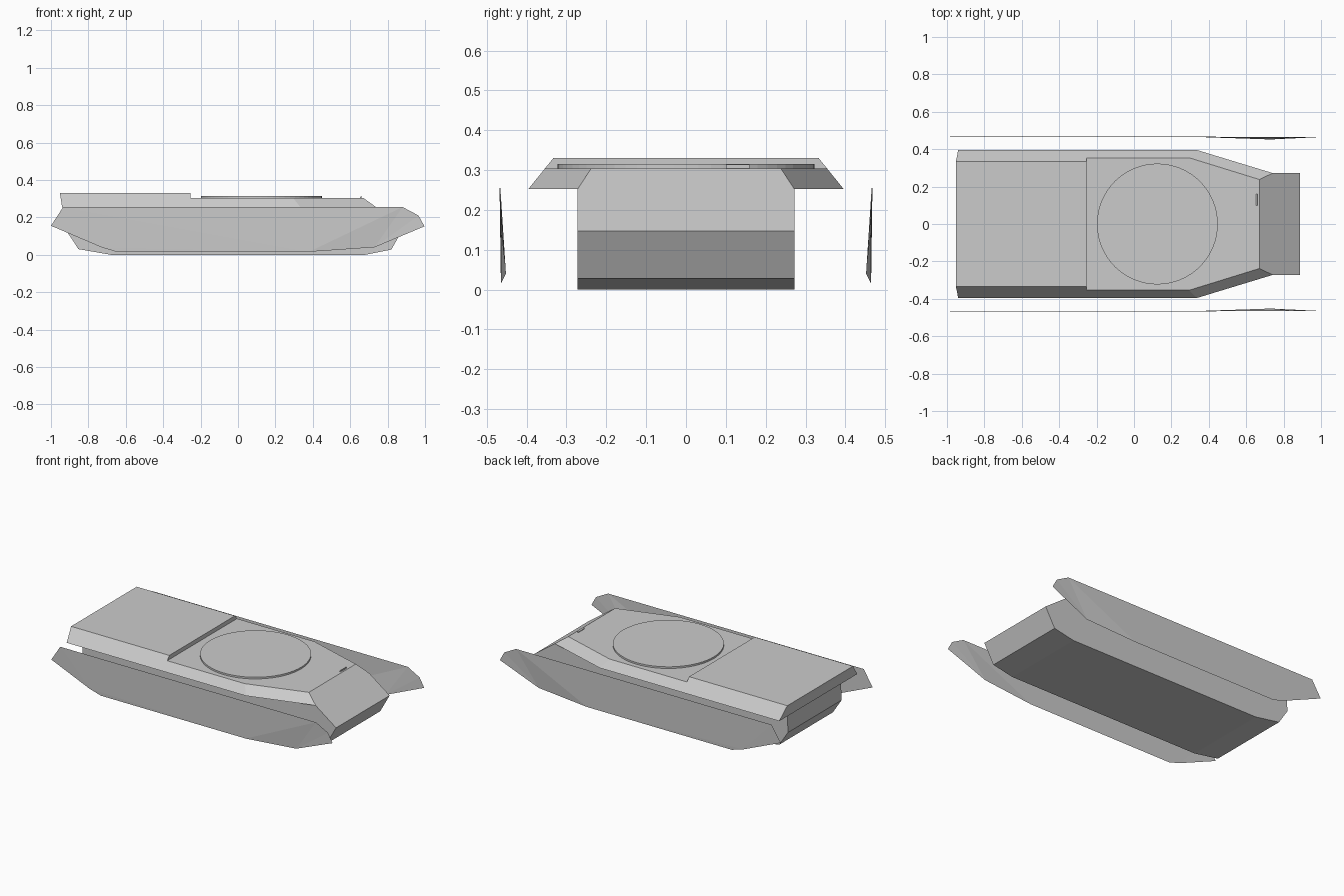
import bpy, bmesh

if "Cube" in bpy.data.objects:
    bpy.data.objects.remove(bpy.data.objects["Cube"])


def finish(name, bm):
    bmesh.ops.recalc_face_normals(bm, faces=bm.faces)
    mesh = bpy.data.meshes.new(name)
    bm.to_mesh(mesh)
    bm.free()
    obj = bpy.data.objects.new(name, mesh)
    bpy.context.collection.objects.link(obj)
    return obj


def loft(bm, a, b, closed=True):
    """Join two point loops with quads; returns the two vertex loops."""
    va, vb = [bm.verts.new(p) for p in a], [bm.verts.new(p) for p in b]
    n = len(va)
    for i in range(n if closed else n - 1):
        j = (i + 1) % n
        bm.faces.new((va[i], va[j], vb[j], vb[i]))
    return va, vb


def mirrored(half):
    return half + [(x, -y) for x, y in reversed(half)]


# Lower hull: side profile extruded across the width, open under the upper hull
W = 0.272
profile = [(-0.91, 0.25), (-0.915, 0.125), (-0.853, 0.03), (-0.68, 0), (0.68, 0),
           (0.82, 0.028), (0.887, 0.147), (0.742, 0.252)]
bm = bmesh.new()
for loop in loft(bm, [(x, -W, z) for x, z in profile],
                 [(x, W, z) for x, z in profile], closed=False):
    bm.faces.new(loop)
finish("lower_hull", bm)

# Upper hull: sloped sponson sides and glacis
Z = 0.304
low = mirrored([(-0.94, 0.396), (0.335, 0.396), (0.742, 0.272)])
high = mirrored([(-0.948, 0.354), (0.295, 0.354), (0.67, 0.238)])
bm = bmesh.new()
bottom, top = loft(bm, [(x, y, 0.252) for x, y in low], [(x, y, Z) for x, y in high])
bm.faces.new(bottom)
bm.faces.new(top)
bmesh.ops.recalc_face_normals(bm, faces=bm.faces)

# Raised engine deck: split the roof and extrude its rear half
roof = [f for f in bm.faces if f.normal.z > 0.99]
geom = roof + list({e for f in roof for e in f.edges}) + list({v for f in roof for v in f.verts})
bmesh.ops.bisect_plane(bm, geom=geom, plane_co=(-0.255, 0, 0), plane_no=(1, 0, 0))
bm.normal_update()
rear = [f for f in bm.faces if f.normal.z > 0.99 and f.calc_center_median().x < -0.255]
for f in bmesh.ops.extrude_discrete_faces(bm, faces=rear)["faces"]:
    for v in f.verts:
        v.co.z = 0.33
        v.co.y *= 0.333 / 0.354
        if v.co.x < -0.9:
            v.co.x = -0.953
finish("upper_hull", bm)

# Turret ring
bm = bmesh.new()
bmesh.ops.create_cone(bm, cap_ends=True, segments=64, radius1=0.323, radius2=0.323, depth=0.011)
bmesh.ops.translate(bm, verts=bm.verts, vec=(0.125, 0, 0.3095))
finish("turret_ring", bm)

# Driver's periscope
bm = bmesh.new()
bmesh.ops.create_cube(bm, size=1)
bmesh.ops.scale(bm, verts=bm.verts, vec=(0.008, 0.06, 0.012))
bmesh.ops.translate(bm, verts=bm.verts, vec=(0.656, 0.13, 0.308))
for v in bm.verts:
    if v.co.z > 0.31 and v.co.x < 0.656:
        v.co.z -= 0.006
finish("periscope", bm)

# Side skirts: thin, slightly bowed sheets
skirt = [(-1, 0.466, 0.155), (-0.935, 0.468, 0.255), (0.88, 0.466, 0.255),
         (0.965, 0.465, 0.21), (0.997, 0.465, 0.152), (0.73, 0.452, 0.04),
         (0.38, 0.464, 0.016), (-0.65, 0.464, 0.016), (-0.73, 0.465, 0.04)]
for side, name in ((1, "left_skirt"), (-1, "right_skirt")):
    bm = bmesh.new()
    face = bm.faces.new([bm.verts.new((x, side * y, z)) for x, y, z in skirt][::side])
    bmesh.ops.triangulate(bm, faces=[face])
    for f in bm.faces:
        f.normal_update()
    obj = finish(name, bm)
    if obj.data.polygons[0].normal.y * side < 0:
        obj.data.flip_normals()
